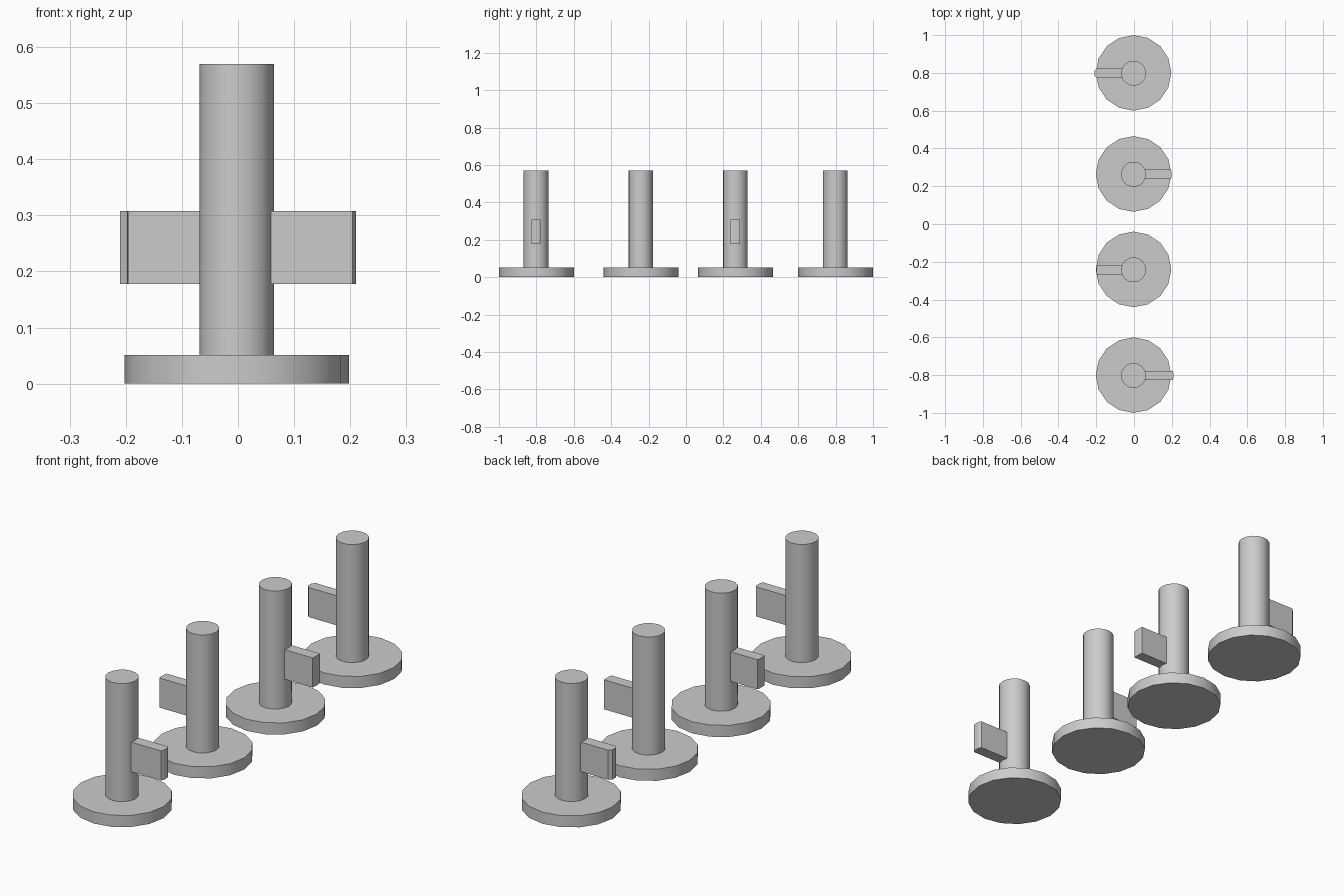
import bpy, bmesh

if "Cube" in bpy.data.objects:
    bpy.data.objects.remove(bpy.data.objects["Cube"])

CX = -0.0025  # slight offset of the round parts


def cylinder(name, y, radius, z0, z1, sides):
    bpy.ops.mesh.primitive_cylinder_add(vertices=sides, radius=radius, depth=z1 - z0,
                                        location=(CX, y, (z0 + z1) / 2),
                                        rotation=(0, 0, 1.5707963))
    ob = bpy.context.object
    ob.name = name
    bpy.ops.object.shade_smooth_by_angle(angle=0.6)
    return ob


def handle(name, y, side, tip, chamfer):
    # flat plate with chamfered outer end, extruded upwards
    w = 0.025
    outline = [(0.05, -w), (tip - chamfer, -w), (tip, -w / 2),
               (tip, w / 2), (tip - chamfer, w), (0.05, w)]
    bm = bmesh.new()
    face = bm.faces.new([bm.verts.new((side * px, y + py, 0.178)) for px, py in outline])
    top = bmesh.ops.extrude_face_region(bm, geom=[face])["geom"]
    bmesh.ops.translate(bm, vec=(0, 0, 0.13),
                        verts=[v for v in top if isinstance(v, bmesh.types.BMVert)])
    bmesh.ops.recalc_face_normals(bm, faces=bm.faces)
    mesh = bpy.data.meshes.new(name)
    bm.to_mesh(mesh)
    bm.free()
    bpy.context.collection.objects.link(bpy.data.objects.new(name, mesh))


# y position, handle side, handle tip, chamfer length
posts = [(-0.80, 1, 0.21, 0.006), (-0.24, -1, 0.198, 0.002),
         (0.265, 1, 0.198, 0.002), (0.80, -1, 0.21, 0.012)]

for i, (y, side, tip, chamfer) in enumerate(posts, 1):
    cylinder(f"base_{i}", y, 0.2, 0, 0.051, 16)
    cylinder(f"column_{i}", y - 0.002, 0.0665, 0.05, 0.57, 16)
    handle(f"handle_{i}", y - 0.002, side, tip, chamfer)
